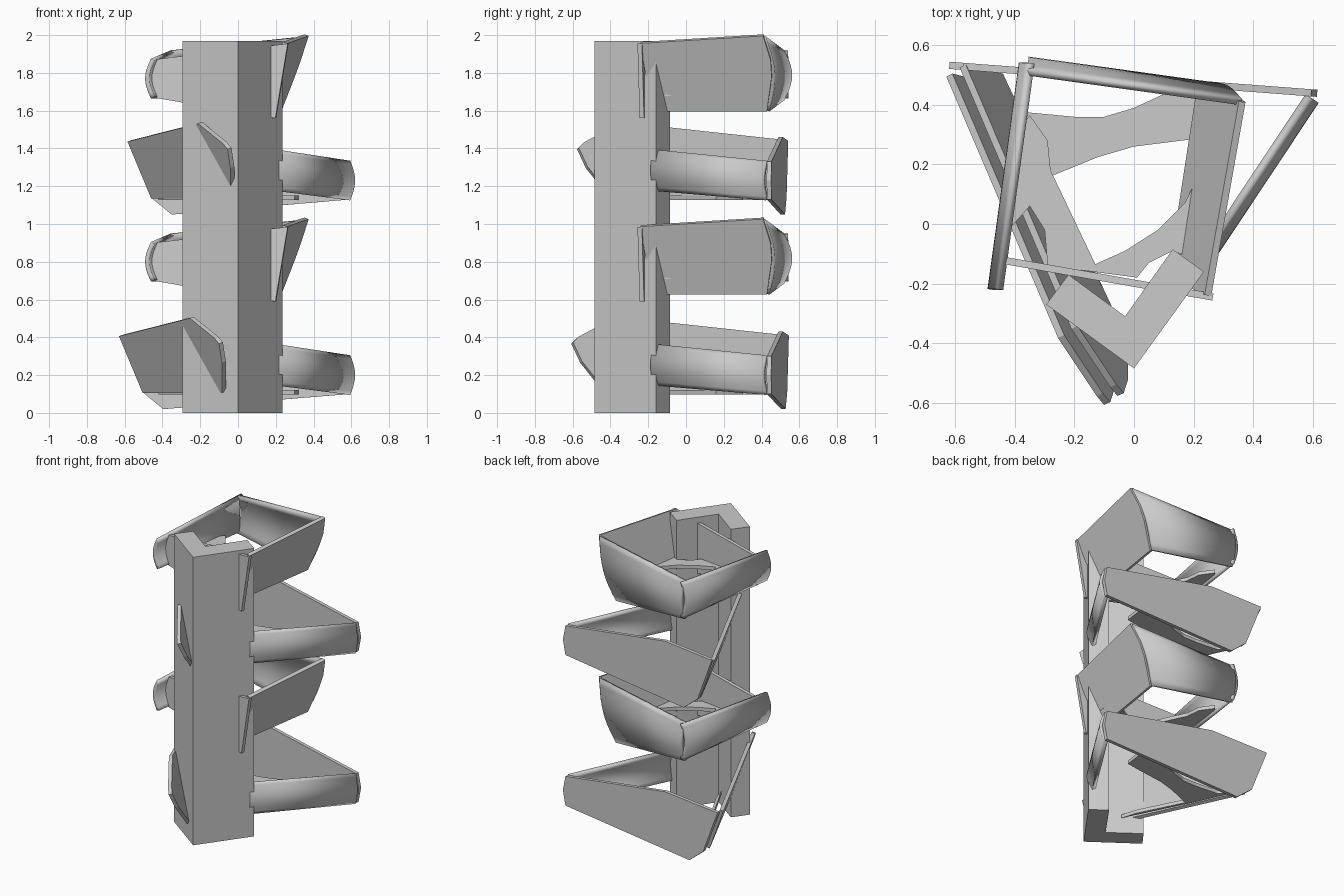
import bpy
import math
from mathutils import Vector

THICK = 0.024

cube = bpy.data.objects.get("Cube")
if cube:
    bpy.data.objects.remove(cube, do_unlink=True)

grey = bpy.data.materials.new("plain_grey")
grey.use_nodes = True
grey.diffuse_color = (0.6, 0.6, 0.6, 1)
grey.node_tree.nodes["Principled BSDF"].inputs["Base Color"].default_value = grey.diffuse_color


def make_object(name, verts, faces, thickness=0.0, offset=0.0):
    mesh = bpy.data.meshes.new(name)
    mesh.from_pydata([tuple(v) for v in verts], [], faces)
    mesh.materials.append(grey)
    obj = bpy.data.objects.new(name, mesh)
    bpy.context.collection.objects.link(obj)
    if thickness:
        mod = obj.modifiers.new("thickness", 'SOLIDIFY')
        mod.thickness = thickness
        mod.offset = offset
        mod.use_even_offset = True
    return obj


def plate(name, points):
    """Flat sheet from its outline."""
    return make_object(name, points, [list(range(len(points)))], THICK)


def band(name, start, end, bulge, steps=10):
    """Curved sheet lofted between two (top, bottom) edges, bulging sideways."""
    verts = []
    for i in range(steps + 1):
        t = i / steps
        push = Vector(bulge) * math.sin(math.pi * t)
        for top, bottom in (start, end):
            verts.append(Vector(top).lerp(Vector(bottom), t) + push)
    faces = [(2 * i, 2 * i + 1, 2 * i + 3, 2 * i + 2) for i in range(steps)]
    obj = make_object(name, verts, faces, THICK)
    bpy.ops.object.select_all(action='DESELECT')
    bpy.context.view_layer.objects.active = obj
    obj.select_set(True)
    bpy.ops.object.shade_smooth_by_angle(angle=math.radians(35))
    return obj


# L-shaped upright
profile = [(0, -0.485), (0.235, -0.16), (0.13, -0.085),
           (-0.03, -0.31), (-0.22, -0.17), (-0.295, -0.27)]
n = len(profile)
verts = [(x, y, z) for z in (0, 1.97) for x, y in profile]
sides = [(i, (i + 1) % n, (i + 1) % n + n, i + n) for i in range(n)]
make_object("angle_column", verts, sides + [list(range(n))[::-1], list(range(n, 2 * n))])


# Four-sided baskets
def square_basket(tag, dz):
    def up(x, y, z):
        return (x, y, z + dz)

    # leaning side sheet
    outline = [(-0.24, 1.96), (0.41, 2.0), (0.45, 1.87), (0.455, 1.78),
               (0.43, 1.6), (-0.18, 1.6)]
    plate(tag + "_leaning_side",
          [up(0.3 + 0.154 * y + 0.37 * (z - 2), y, z) for y, z in outline])
    # upright front sheet
    outline = [(-0.45, 1.87), (0.265, 1.955), (0.2, 1.56), (-0.45, 1.67), (-0.475, 1.78)]
    plate(tag + "_front_sheet",
          [up(x, -0.12 - 0.175 * (x + 0.45), z) for x, z in outline])
    # curved bands
    band(tag + "_side_band",
         (up(-0.45, -0.22, 1.87), up(-0.45, -0.22, 1.67)),
         (up(-0.345, 0.54, 1.915), up(-0.345, 0.54, 1.67)), (-0.03, 0, 0))
    band(tag + "_back_band",
         (up(-0.36, 0.51, 1.915), up(-0.36, 0.51, 1.66)),
         (up(0.36, 0.41, 1.99), up(0.22, 0.43, 1.6)), (0.005, 0.04, 0))
    # curved floor shelf
    shelf = [(-0.4, 0.3), (-0.35, 0.365), (-0.29, 0.28), (-0.28, 0.18), (-0.13, -0.135),
             (-0.03, -0.09), (0.08, -0.02), (0.17, 0.07), (0.2, 0.13), (0.18, -0.11),
             (0.13, -0.09), (0.05, -0.13), (0.01, -0.18), (-0.29, -0.14),
             (-0.3, -0.02), (-0.35, 0.06), (-0.43, -0.03)]
    plate(tag + "_floor", [up(x, y, 1.69) for x, y in shelf])


# Three-sided baskets
def triangle_basket(tag, dz, dx, dy):
    # leaning sheet that pierces the column
    outline = [(-0.575, 1.44), (-0.2, 1.535), (-0.07, 1.43), (-0.045, 1.4),
               (-0.03, 1.3), (-0.03, 1.14), (-0.45, 1.14)]
    plate(tag + "_leaning_side",
          [(x + dx, 0.53 - 2.14 * (x + 0.575) + 0.79 * (1.44 - z) + dy, z + dz)
           for x, z in outline])
    # upright back sheet
    outline = [(0.595, 1.33), (0.615, 1.23), (0.595, 1.13), (-0.35 + dx, 1.05),
               (-0.46 + dx, 1.14), (-0.575 + dx, 1.44), (-0.2, 1.46)]
    plate(tag + "_back_sheet", [(x, 0.44 - 0.076 * (x - 0.6), z + dz) for x, z in outline])
    # curved band
    band(tag + "_side_band",
         ((0.585, 0.43, 1.33 + dz), (0.585, 0.43, 1.13 + dz)),
         ((0.19, -0.165, 1.39 + dz), (0.19, -0.165, 1.18 + dz)), (0.025, -0.017, 0))
    # curved floor shelf
    shelf = [(-0.42, 0.42), (-0.36, 0.375), (-0.2, 0.36), (-0.1, 0.36), (0, 0.39),
             (0.13, 0.45), (0.32, 0.45), (0.3, 0.3), (0.2, 0.285), (0, 0.26),
             (-0.12, 0.225), (-0.28, 0.16), (-0.13, -0.14), (-0.1, -0.24), (-0.32, 0.2)]
    plate(tag + "_floor", [(x, y, 1.14 + dz) for x, y in shelf])


for tag, dz in (("upper_square", 0), ("lower_square", -0.97)):
    square_basket(tag, dz)
triangle_basket("upper_triangle", 0, 0, 0)
triangle_basket("lower_triangle", -1.03, -0.045, -0.03)
